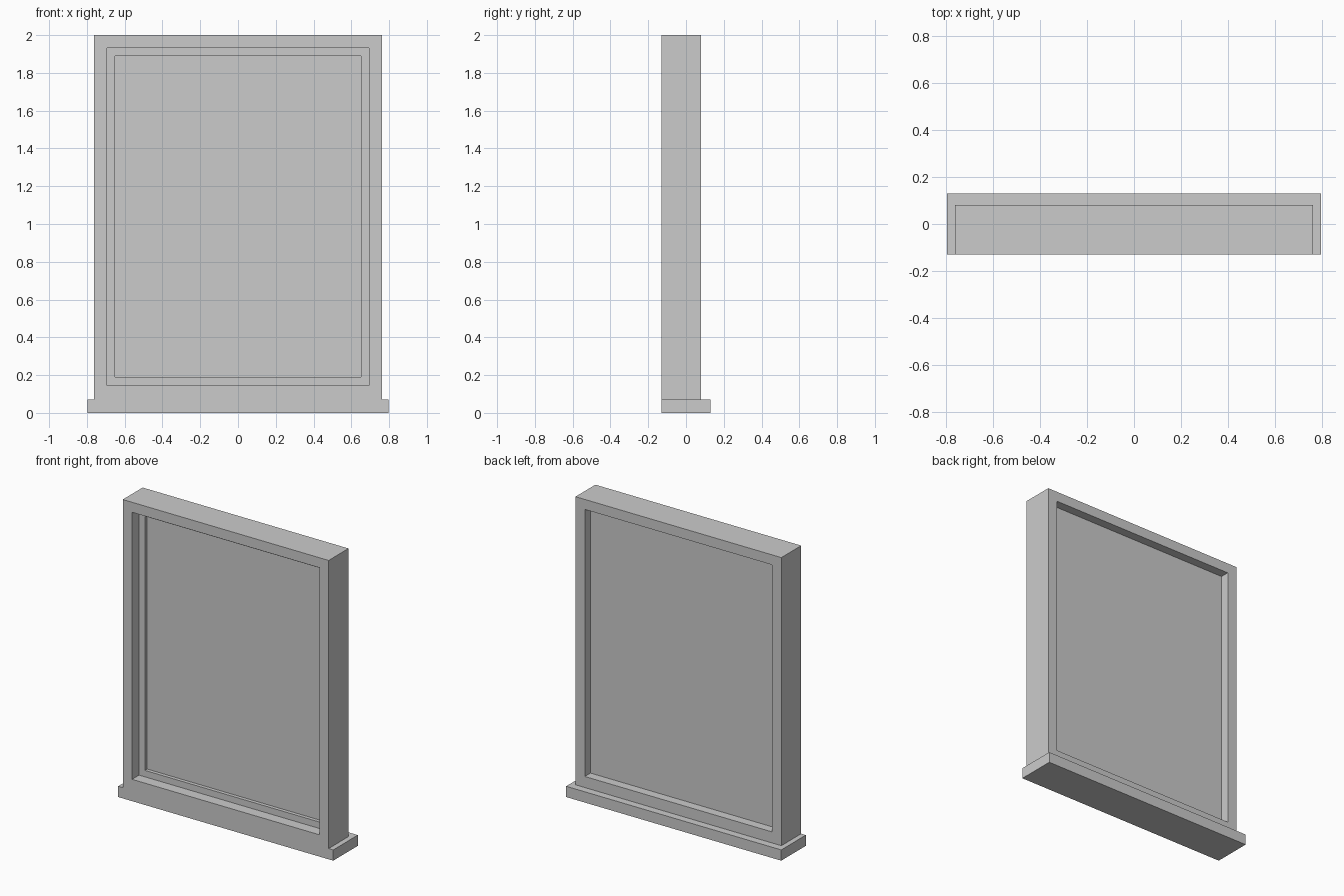
import bpy, bmesh
from mathutils import Vector

if "Cube" in bpy.data.objects:
    bpy.data.objects.remove(bpy.data.objects["Cube"])


def box(name, x, y, z):
    """Box symmetric in x (half width), with y and z given as (low, high)."""
    bm = bmesh.new()
    bmesh.ops.create_cube(bm, size=1)
    bmesh.ops.scale(bm, vec=(2 * x, y[1] - y[0], z[1] - z[0]), verts=bm.verts)
    bmesh.ops.translate(bm, vec=(0, sum(y) / 2, sum(z) / 2), verts=bm.verts)
    mesh = bpy.data.meshes.new(name)
    bm.to_mesh(mesh)
    bm.free()
    ob = bpy.data.objects.new(name, mesh)
    bpy.context.collection.objects.link(ob)
    return ob


def boolean(target, other, operation):
    """Apply a boolean and remove the helper."""
    mod = target.modifiers.new(operation.lower(), 'BOOLEAN')
    mod.object, mod.operation, mod.solver = other, operation, 'EXACT'
    bpy.context.view_layer.objects.active = target
    bpy.ops.object.modifier_apply(modifier=mod.name)
    bpy.data.objects.remove(other)


FRONT, BACK = -0.13, 0.08
OPEN_X, OPEN_Z = 0.693, (0.146, 1.933)

# Outer frame joined with the projecting sill, with a through opening
frame = box("window_frame", 0.762, (FRONT, BACK), (0, 2))
boolean(frame, box("sill", 0.796, (FRONT, 0.13), (0, 0.072)), 'UNION')
boolean(frame, box("opening", OPEN_X, (-1, 1), OPEN_Z), 'DIFFERENCE')

# Sash panel filling the opening, with the pane recessed on the front
sash = box("sash_and_pane", OPEN_X, (-0.056, 0.02), OPEN_Z)
bm = bmesh.new()
bm.from_mesh(sash.data)
bm.normal_update()
pane = min(bm.faces, key=lambda f: f.calc_center_median().y)
bmesh.ops.inset_region(bm, faces=[pane], thickness=0.061)
rim = bmesh.ops.extrude_face_region(bm, geom=[pane])
bmesh.ops.translate(bm, vec=Vector((0, 0.024, 0)),
                    verts=[v for v in rim["geom"] if isinstance(v, bmesh.types.BMVert)])
if pane.is_valid:
    bmesh.ops.delete(bm, geom=[pane], context='FACES_ONLY')
bmesh.ops.recalc_face_normals(bm, faces=bm.faces)
bm.to_mesh(sash.data)
bm.free()
